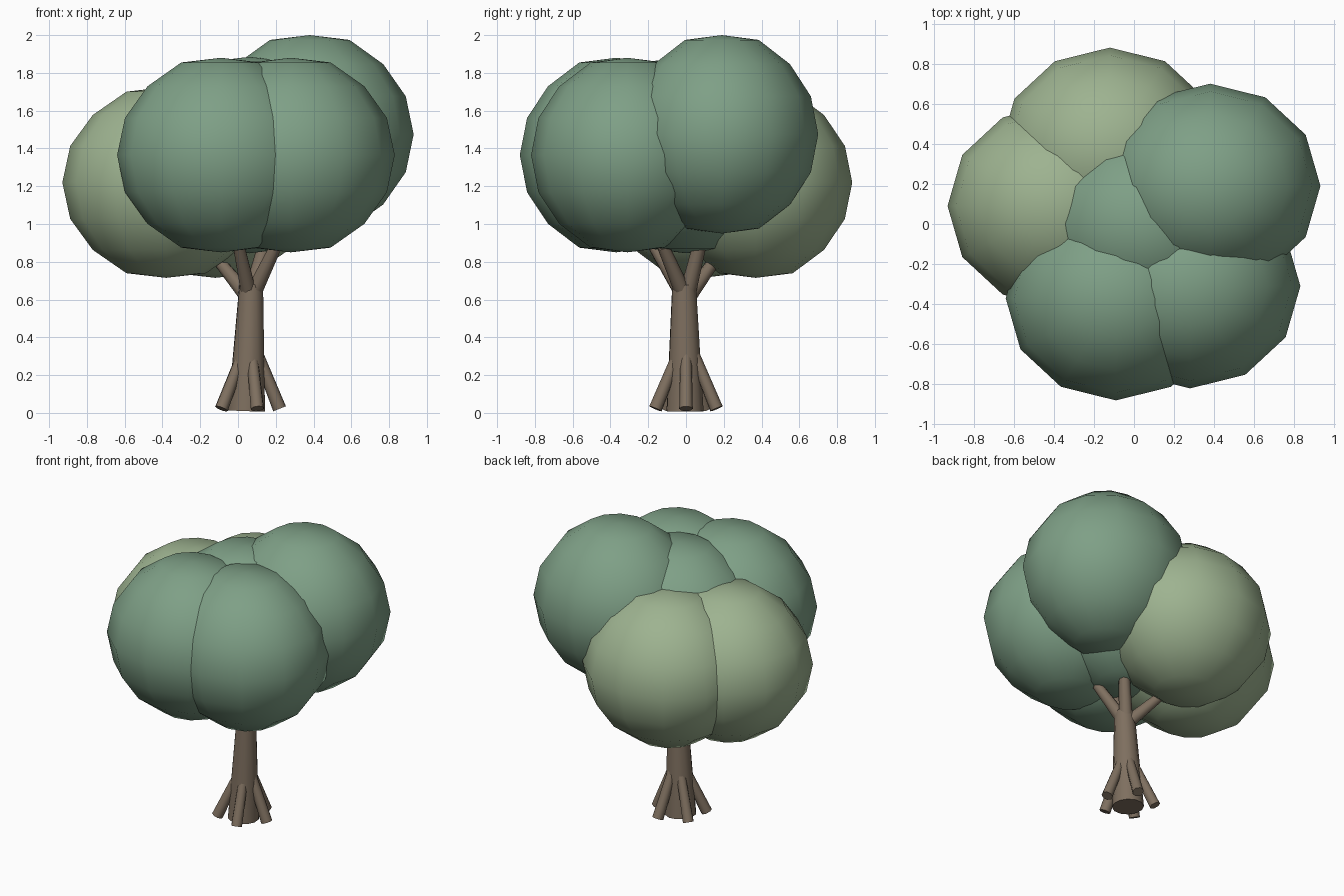
import bpy, bmesh, math
from mathutils import Vector, Matrix

if "Cube" in bpy.data.objects:
    bpy.data.objects.remove(bpy.data.objects["Cube"])


def material(name, rgb):
    m = bpy.data.materials.new(name)
    m.diffuse_color = (*rgb, 1)
    m.use_nodes = True
    m.node_tree.nodes["Principled BSDF"].inputs["Base Color"].default_value = m.diffuse_color
    return m


DARK = material("dark_leaf", (0.21, 0.35, 0.24))
LIGHT = material("light_leaf", (0.34, 0.45, 0.28))
BARK = material("bark", (0.21, 0.16, 0.115))


def finish(name, bm, mat, angle):
    bmesh.ops.recalc_face_normals(bm, faces=bm.faces)
    me = bpy.data.meshes.new(name)
    bm.to_mesh(me)
    bm.free()
    me.materials.append(mat)
    ob = bpy.data.objects.new(name, me)
    bpy.context.collection.objects.link(ob)
    bpy.context.view_layer.objects.active = ob
    ob.select_set(True)
    bpy.ops.object.shade_smooth_by_angle(angle=math.radians(angle))
    ob.select_set(False)


def leaf_clump(name, centre, rz, mat):
    bm = bmesh.new()
    bmesh.ops.create_uvsphere(bm, u_segments=12, v_segments=8, radius=1)
    for v in bm.verts:
        if 0.9 < abs(v.co.z) < 0.99:      # slightly flattened caps
            v.co.z *= 1.03
        v.co = Vector((v.co.x * 0.55, v.co.y * 0.51, v.co.z * rz)) + Vector(centre)
    finish(name, bm, mat, 60)


def limb(name, a, b, r1, r2, sides=8):
    a, b = Vector(a), Vector(b)
    d = b - a
    bm = bmesh.new()
    mat = Matrix.Translation((a + b) / 2) @ d.to_track_quat('Z', 'Y').to_matrix().to_4x4()
    bmesh.ops.create_cone(bm, cap_ends=True, segments=sides, radius1=r1,
                          radius2=r2, depth=d.length, matrix=mat)
    finish(name, bm, BARK, 50)


# Foliage
leaf_clump("leaf_clump_back_right", (0.38, 0.19, 1.475), 0.525, DARK)
leaf_clump("leaf_clump_front_left", (-0.09, -0.37, 1.365), 0.515, DARK)
leaf_clump("leaf_clump_front_right", (0.28, -0.31, 1.365), 0.515, DARK)
leaf_clump("leaf_clump_centre", (0.06, 0.0, 1.365), 0.52, DARK)
leaf_clump("leaf_clump_left", (-0.38, 0.09, 1.22), 0.505, LIGHT)
leaf_clump("leaf_clump_back", (-0.12, 0.37, 1.22), 0.505, LIGHT)

# Trunk
limb("trunk", (0.045, -0.005, 0.01), (0.07, -0.01, 0.68), 0.1, 0.064, 12)

# Roots
for i in range(5):
    t = i * math.tau / 5
    c, s = math.cos(t), math.sin(t)
    limb(f"root_{i + 1}", (0.05 + 0.17 * c, 0.17 * s, 0.022),
         (0.06 + 0.045 * c, 0.045 * s, 0.31), 0.036, 0.03)

# Branches
tips = [(-0.09, 0.14, 0.79), (0.0, -0.18, 0.9), (0.2, -0.12, 0.88), (0.17, 0.1, 1.0)]
for i, tip in enumerate(tips):
    limb(f"branch_{i + 1}", (0.065, 0.0, 0.6), tip, 0.045, 0.032)
